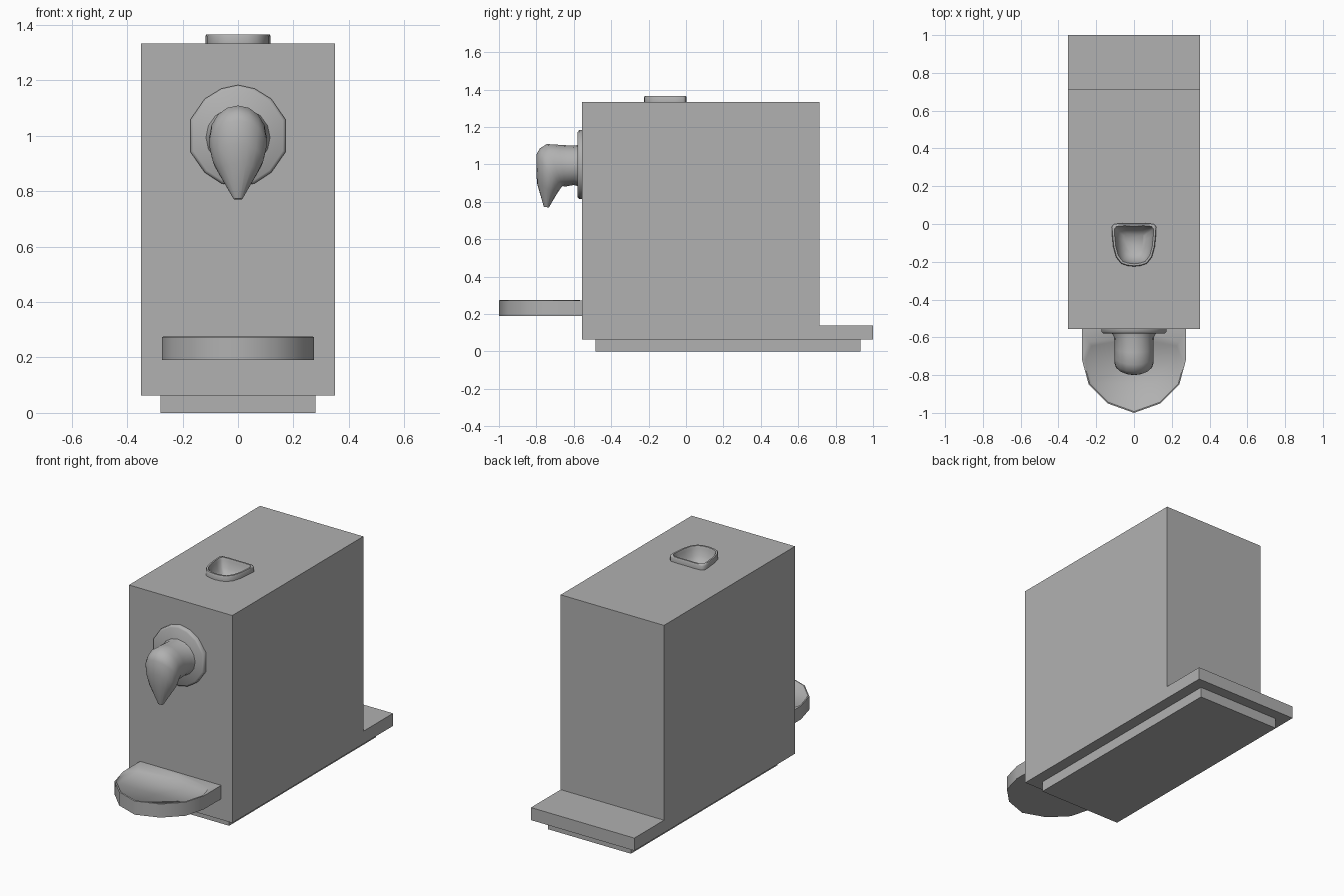
import bpy, bmesh, math
from mathutils import Vector

if "Cube" in bpy.data.objects:
    bpy.data.objects.remove(bpy.data.objects["Cube"])

grey = bpy.data.materials.new("mid_grey")
grey.diffuse_color = (.44, .44, .44, 1)
grey.use_nodes = True
grey.node_tree.nodes["Principled BSDF"].inputs["Base Color"].default_value = grey.diffuse_color


def loft(name, rings, smooth=None):
    """Skin a list of equal-length closed rings and cap both ends."""
    bm = bmesh.new()
    vs = [[bm.verts.new(p) for p in r] for r in rings]
    n = len(rings[0])
    for a, b in zip(vs, vs[1:]):
        for i in range(n):
            j = (i + 1) % n
            bm.faces.new((a[i], a[j], b[j], b[i]))
    bm.faces.new(vs[0][::-1])
    bm.faces.new(vs[-1])
    bmesh.ops.recalc_face_normals(bm, faces=bm.faces[:])
    me = bpy.data.meshes.new(name)
    bm.to_mesh(me)
    bm.free()
    me.materials.append(grey)
    ob = bpy.data.objects.new(name, me)
    bpy.context.collection.objects.link(ob)
    bpy.ops.object.select_all(action='DESELECT')
    ob.select_set(True)
    bpy.context.view_layer.objects.active = ob
    if smooth:
        bpy.ops.object.shade_smooth_by_angle(angle=math.radians(smooth))
    return ob


def mirrored(half):
    """Close a right-hand half outline across x = 0."""
    return half + [(-x, y) for x, y in reversed(half) if x > 0]


def box(name, x, y0, y1, z0, z1):
    o = [(-x, y0), (x, y0), (x, y1), (-x, y1)]
    return loft(name, [[(a, b, z) for a, b in o] for z in (z0, z1)])


# body: L-shaped side profile with the low rear shelf
side = [(-.555, .063), (1, .063), (1, .14), (.713, .14), (.713, 1.333), (-.555, 1.333)]
body = loft("body", [[(x, y, z) for y, z in side] for x in (-.35, .35)])

# base plinth
box("base_plinth", .28, -.485, .933, 0, .063)

# hollow top cup: rim outline and nested rings
cup = mirrored([(0, .003), (.06, .004), (.105, 0), (.118, -.015), (.116, -.06), (.11, -.12),
                (.095, -.175), (.068, -.21), (.035, -.221), (0, -.225)])


def cup_ring(s, z):
    return [(x * s, -.105 + (y + .105) * s, z) for x, y in cup]


# opening in the body under the cup
cutter = loft("cup_cutter", [cup_ring(.92, 1.2), cup_ring(.92, 1.45)])
cutter.hide_render = True
mod = body.modifiers.new("opening", 'BOOLEAN')
mod.object = cutter
mod.operation = 'DIFFERENCE'
mod.solver = 'EXACT'
bpy.context.view_layer.objects.active = body
bpy.ops.object.modifier_apply(modifier=mod.name)
bpy.data.objects.remove(cutter)

loft("top_cup", [cup_ring(.93, 1.26), cup_ring(.95, 1.332), cup_ring(1, 1.333),
                 cup_ring(1, 1.358), cup_ring(.97, 1.365), cup_ring(.88, 1.365),
                 cup_ring(.84, 1.35), cup_ring(.76, 1.31), cup_ring(.45, 1.27)], 60)

# spout flange: faceted disc
flange = mirrored([(0, 1.183), (.06, 1.17), (.12, 1.133), (.172, 1.058), (.172, .942),
                   (.12, .867), (.06, .828), (0, .815)])
loft("spout_flange", [[(x, y, z) for x, z in flange] for y in (-.55, -.572)]
     + [[(x * .94, -.58, 1 + (z - 1) * .94) for x, z in flange]], 80)

# spout: rings given by outer point, inner point (y, z) and half width
sections = [((-.572, 1.105), (-.572, .882), .12), ((-.6, 1.1), (-.6, .89), .105),
            ((-.68, 1.105), (-.645, .882), .103), ((-.745, 1.109), (-.66, .884), .103),
            ((-.782, 1.085), (-.668, .876), .104), ((-.799, 1.055), (-.675, .865), .103),
            ((-.8, .97), (-.682, .855), .092), ((-.797, .9), (-.692, .84), .072),
            ((-.76, .773), (-.733, .77), .016)]
rings = []
for o, i, w in sections:
    o, i = Vector((0, *o)), Vector((0, *i))
    c, h = (o + i) / 2, (o - i) / 2
    rings.append([c + h * math.cos(t) + Vector((w * math.sin(t), 0, 0))
                  for t in (math.tau * k / 16 for k in range(16))])
loft("spout", rings, 60)

# drip tray: D-shaped slab with a rear lip and a shallow dish
outer = mirrored([(0, -.55), (.275, -.55), (.275, -.72), (.24, -.85), (.14, -.95), (0, -1)])
lip = mirrored([(0, -.59), (.24, -.625), (.269, -.72), (.234, -.847), (.136, -.944), (0, -.993)])
dish = mirrored([(0, -.605), (.225, -.645), (.258, -.72), (.225, -.84), (.13, -.935), (0, -.98)])
loft("drip_tray", [[(x, y, .19) for x, y in outer], [(x, y, .273) for x, y in outer],
                   [(x, y, .275) for x, y in lip], [(x, y, .26) for x, y in dish]], 60)
